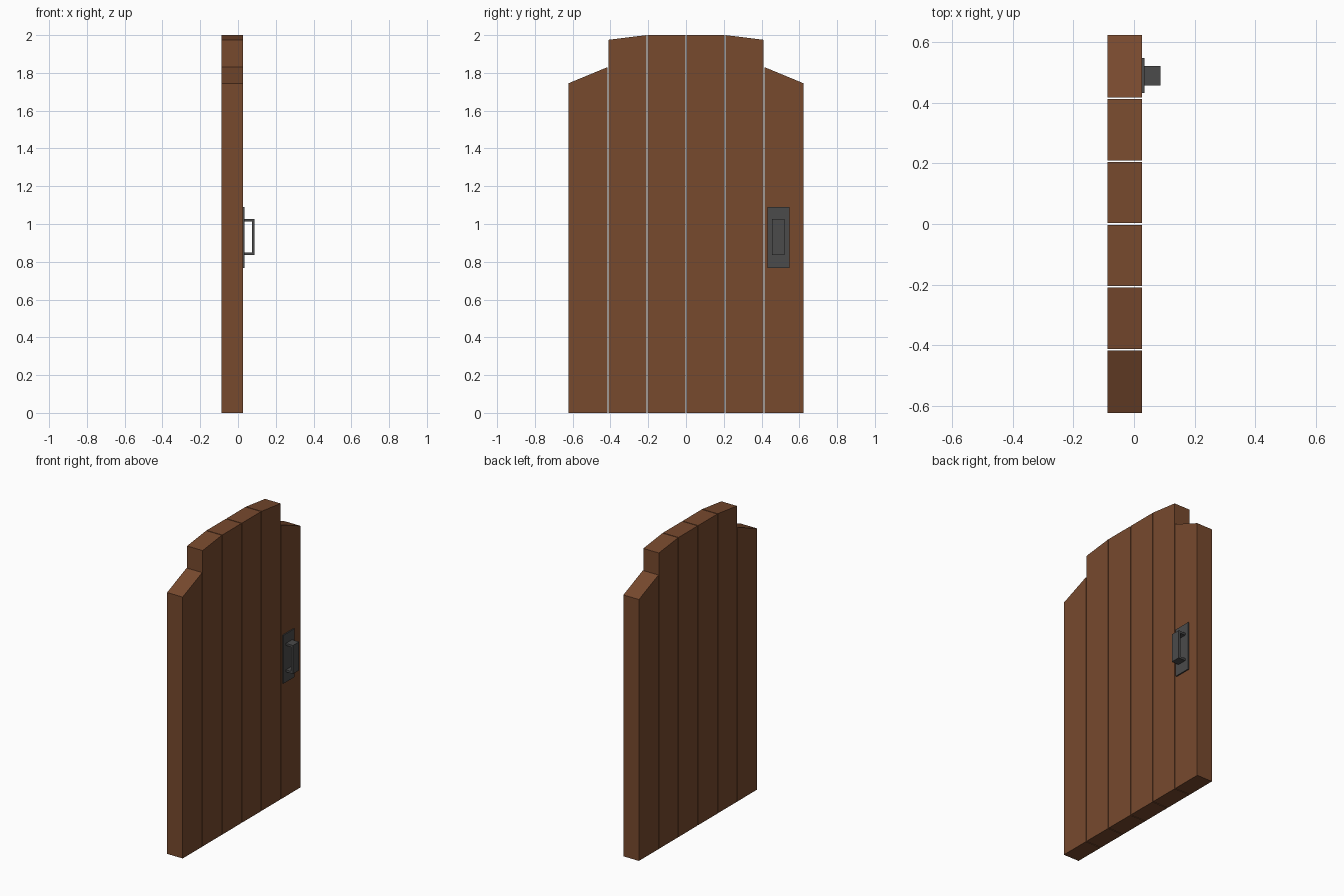
import bpy
import bmesh

if "Cube" in bpy.data.objects:
    bpy.data.objects.remove(bpy.data.objects["Cube"])


def material(name, rgb):
    m = bpy.data.materials.new(name)
    m.diffuse_color = (*rgb, 1.0)
    m.use_nodes = True
    m.node_tree.nodes["Principled BSDF"].inputs["Base Color"].default_value = m.diffuse_color
    return m


WOOD = material("brown wood", (0.185, 0.067, 0.027))
IRON = material("dark iron", (0.07, 0.07, 0.07))


def prism(name, profile, offset, mat):
    """Extrude a closed planar profile of 3D points along offset."""
    bm = bmesh.new()
    face = bm.faces.new([bm.verts.new(p) for p in profile])
    new = bmesh.ops.extrude_face_region(bm, geom=[face])["geom"]
    bmesh.ops.translate(bm, vec=offset,
                        verts=[v for v in new if isinstance(v, bmesh.types.BMVert)])
    bmesh.ops.recalc_face_normals(bm, faces=bm.faces)
    mesh = bpy.data.meshes.new(name)
    bm.to_mesh(mesh)
    bm.free()
    mesh.materials.append(mat)
    obj = bpy.data.objects.new(name, mesh)
    bpy.context.collection.objects.link(obj)
    return obj


# Door planks: mirrored pairs with narrow gaps and stepped, sloping tops
BACK, FRONT = -0.088, 0.027
PITCH, GAP, HALF = 0.207, 0.005, 0.622
tops = [(2.0, 2.0), (2.0, 1.975), (1.83, 1.745)]  # inner, outer height
for side, label in ((-1, "left"), (1, "right")):
    for i, (z_in, z_out) in enumerate(tops):
        y_in = side * (i * PITCH + GAP / 2)
        y_out = side * (HALF if i == 2 else (i + 1) * PITCH - GAP / 2)
        prism(f"plank_{label}_{i + 1}",
              [(BACK, y_in, 0), (BACK, y_out, 0), (BACK, y_out, z_out), (BACK, y_in, z_in)],
              (FRONT - BACK, 0, 0), WOOD)

# Handle back plate
prism("handle_plate",
      [(FRONT, 0.431, 0.767), (FRONT, 0.547, 0.767), (FRONT, 0.547, 1.09), (FRONT, 0.431, 1.09)],
      (0.008, 0, 0), IRON)

# U-shaped grip: flat bar bent outward from the plate
x0, x1, z0, z1, t = 0.034, 0.087, 0.836, 1.026, 0.014
outline = [(x0, z0), (x1, z0), (x1, z1), (x0, z1),
           (x0, z1 - t), (x1 - t, z1 - t), (x1 - t, z0 + t), (x0, z0 + t)]
prism("handle_grip", [(x, 0.456, z) for x, z in outline], (0, 0.065, 0), IRON)
